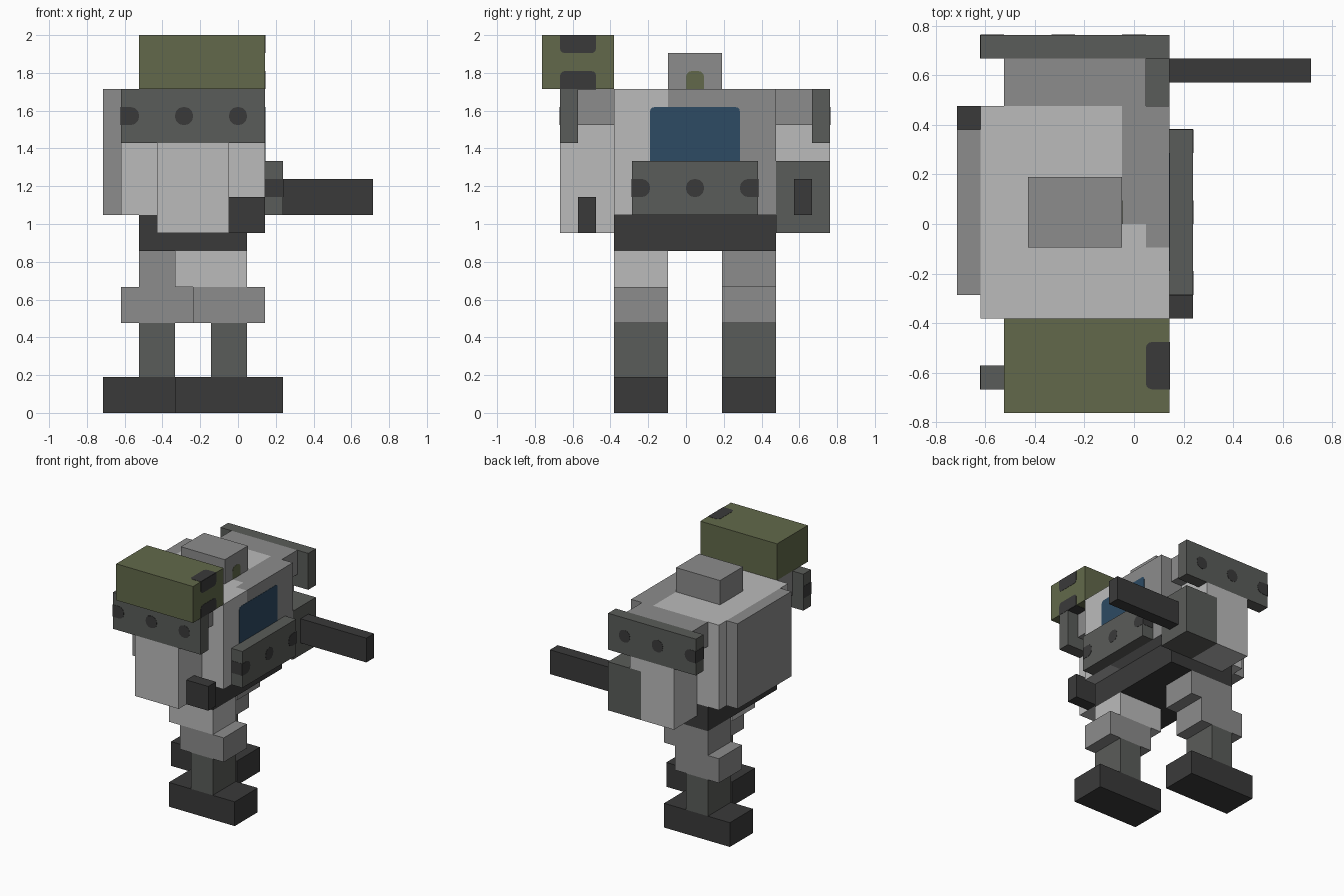
import bpy, bmesh, math
from mathutils import Vector

if "Cube" in bpy.data.objects:
    bpy.data.objects.remove(bpy.data.objects["Cube"], do_unlink=True)

U = 2 / 21                       # one block
ORIGIN = Vector((7.5, 8, 0))     # block coordinates of the model's centre


def material(name, rgb):
    m = bpy.data.materials.new(name)
    m.use_nodes = True
    m.diffuse_color = (*rgb, 1)
    bsdf = m.node_tree.nodes["Principled BSDF"]
    bsdf.inputs["Base Color"].default_value = (*rgb, 1)
    bsdf.inputs["Roughness"].default_value = 0.9
    return m


LIGHT = material("light grey", (0.497, 0.497, 0.497))
GREY = material("mid grey", (0.262, 0.262, 0.262))
STEEL = material("dark steel", (0.102, 0.107, 0.100))
BLACK = material("charcoal", (0.042, 0.042, 0.042))
OLIVE = material("olive green", (0.122, 0.141, 0.069))
BLUE = material("glass blue", (0.026, 0.069, 0.125))


def finish(bm, name, mat):
    bmesh.ops.recalc_face_normals(bm, faces=bm.faces)
    me = bpy.data.meshes.new(name)
    bm.to_mesh(me)
    bm.free()
    me.materials.append(mat)
    ob = bpy.data.objects.new(name, me)
    bpy.context.collection.objects.link(ob)
    return ob


def box(name, mat, x, y, z):
    """Block spanning the x, y and z ranges, in block units."""
    bm = bmesh.new()
    bmesh.ops.create_cube(bm, size=1)
    for v in bm.verts:
        v.co = (Vector([r[0] if c < 0 else r[1] for r, c in zip((x, y, z), v.co)]) - ORIGIN) * U
    return finish(bm, name, mat)


def patch(name, mat, axis, at, a, b, radii=(0, 0, 0, 0)):
    """Thin plate on the plane axis=at; radii run counter-clockwise from the low corner."""
    corners = [(a[0], b[0], 1, 1), (a[1], b[0], -1, 1), (a[1], b[1], -1, -1), (a[0], b[1], 1, -1)]
    pts = []
    for i, ((ca, cb, sa, sb), r) in enumerate(zip(corners, radii)):
        if r == 0:
            pts.append((ca, cb))
            continue
        for k in range(4):
            t = math.radians(180 + 90 * i + 30 * k)
            pts.append((ca + sa * r + r * math.cos(t), cb + sb * r + r * math.sin(t)))
    bm = bmesh.new()
    verts = []
    for p in pts:
        co = list(p)
        co.insert(axis, at - 0.02)
        verts.append(bm.verts.new((Vector(co) - ORIGIN) * U))
    face = bm.faces.new(verts)
    ext = bmesh.ops.extrude_face_region(bm, geom=[face])
    step = Vector((0, 0, 0))
    step[axis] = 0.04 * U
    bmesh.ops.translate(bm, vec=step, verts=[e for e in ext["geom"] if isinstance(e, bmesh.types.BMVert)])
    bmesh.ops.remove_doubles(bm, verts=bm.verts, dist=1e-5)
    return finish(bm, name, mat)


# Legs, mid-stride: right leg forward, left leg back
for side, y, foot, thigh, thigh_mat in (("right", (4, 7), 4, 4, LIGHT), ("left", (10, 13), 0, 2, GREY)):
    box(side + "_foot", BLACK, (foot, foot + 6), y, (0, 2))
    box(side + "_shin", STEEL, (foot + 2, foot + 4), y, (2, 5))
    box(side + "_knee", GREY, (foot + 1, foot + 5), y, (5, 7))
    box(side + "_thigh", thigh_mat, (thigh, thigh + 4), y, (7, 9))
box("hip", BLACK, (2, 8), (4, 13), (9, 11))

# Torso with a grey front-left corner
Z = (11, 18)
box("torso_back", LIGHT, (1, 7), (4, 13), Z)
box("torso_front_right", LIGHT, (7, 9), (4, 7), Z)
box("torso_front_middle", LIGHT, (7, 8), (7, 8), Z)
box("torso_front_strip", GREY, (8, 9), (7, 8), Z)
box("torso_front_left", GREY, (7, 9), (8, 13), Z)
box("back_panel", GREY, (0, 1), (5, 12), Z)
patch("cockpit_window", BLUE, 0, 9, (6, 11), (14, 17), (0, 0, .25, .25))

# Chest plate with bolts, the outer ones wrapping round the ends
box("chest_plate", STEEL, (9, 10), (5, 12), (11, 14))
R = 0.45
patch("chest_bolt_right", BLACK, 0, 10, (5, 6), (12, 13), (0, R, R, 0))
patch("chest_bolt_middle", BLACK, 0, 10, (8, 9), (12, 13), (R, R, R, R))
patch("chest_bolt_left", BLACK, 0, 10, (11, 12), (12, 13), (R, 0, 0, R))
for y in (5, 12):
    patch("chest_bolt_end", BLACK, 1, y, (9, 10), (12, 13))

# Head
box("head", GREY, (3, 7), (7, 10), (18, 20))
patch("head_eye", OLIVE, 0, 7, (8, 9), (18, 19), (0, 0, .3, .3))

# Shoulders, shoulder plates and upper arms
for side, s in (("right", -1), ("left", 1)):
    def span(a, b):
        """Range of y measured outward from the torso side."""
        base = 4 if s < 0 else 13
        return tuple(sorted((base + s * a, base + s * b)))
    box(side + "_shoulder", GREY, (2, 8), span(0, 2), (16, 18))
    box(side + "_upper_arm", LIGHT, (3, 7), span(0, 2), (15, 16))
    box(side + "_elbow", LIGHT, (3, 7), span(0, 3), (14, 15))
    box(side + "_forearm", LIGHT, (3, 7 if s < 0 else 6), span(0, 3), (10, 14))
    box(side + "_shoulder_plate", STEEL, (1, 9), span(2, 3), (15, 18))
    face_y = span(2, 3)[0 if s < 0 else 1]
    patch(side + "_plate_bolt_back", BLACK, 1, face_y, (1, 2), (16, 17), (0, R, R, 0))
    patch(side + "_plate_bolt_end", BLACK, 0, 1, span(2, 3), (16, 17))
    for x in (4, 7):
        patch(side + "_plate_bolt", BLACK, 1, face_y, (x, x + 1), (16, 17), (R, R, R, R))

# Weapons: short right barrel, left gun with long barrel
box("right_barrel", BLACK, (7, 9), (2, 3), (10, 12))
box("left_gun", STEEL, (6, 9), (13, 16), (10, 14))
box("left_barrel", BLACK, (9, 15), (14, 15), (11, 13))

# Launcher box on the right shoulder, with dark ports at the front edges
box("launcher", OLIVE, (2, 9), (0, 4), (18, 21))
patch("launcher_port_upper", BLACK, 0, 9, (1, 3), (20, 21), (.25, .25, 0, 0))
patch("launcher_port_lower", BLACK, 0, 9, (1, 3), (18, 19), (0, 0, .25, .25))
for z in (18, 21):
    patch("launcher_port_wrap", BLACK, 2, z, (8, 9), (1, 3), (.25, 0, 0, .25))
